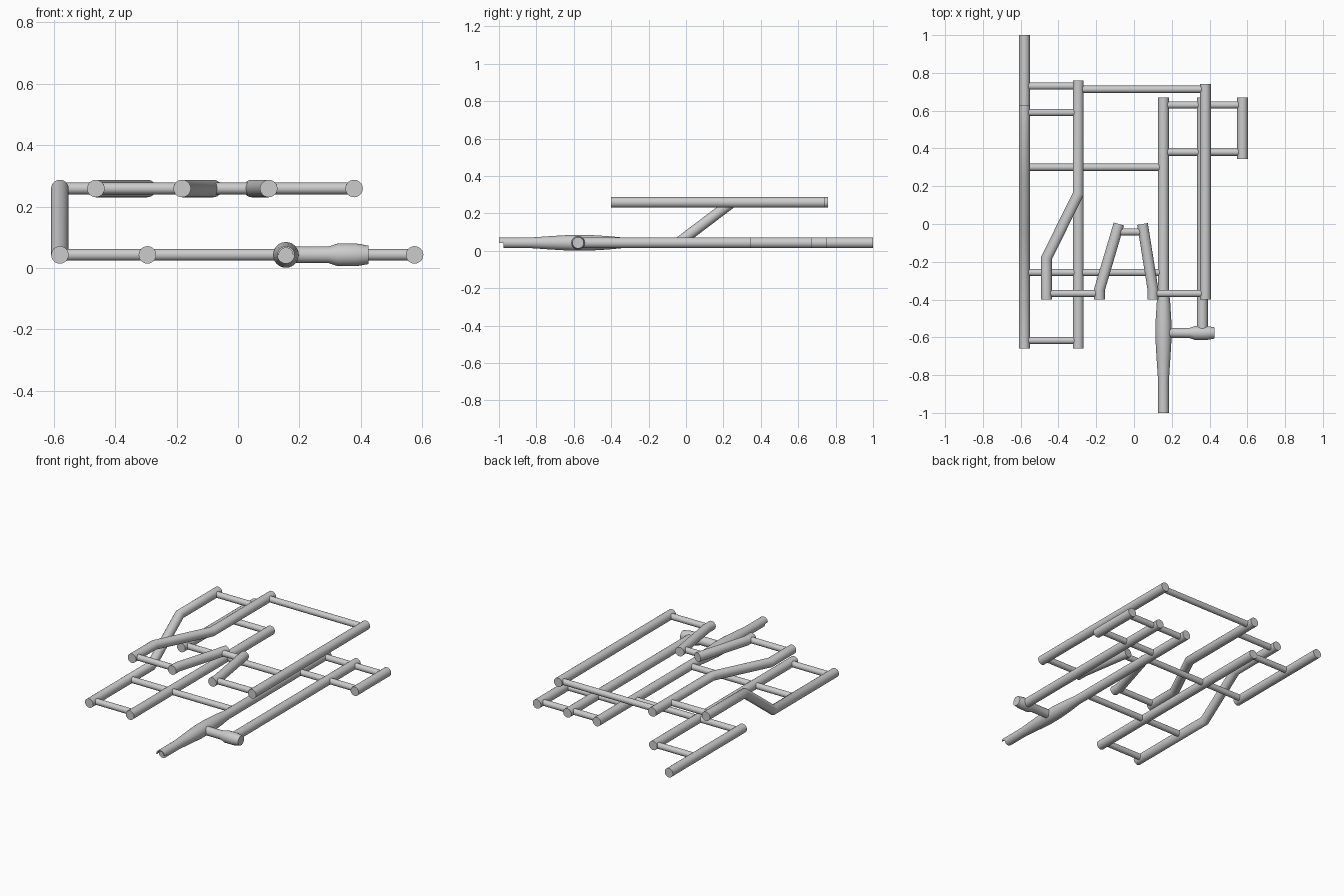
import bpy, bmesh, math
from mathutils import Vector

cube = bpy.data.objects.get("Cube")
if cube:
    bpy.data.objects.remove(cube, do_unlink=True)

steel = bpy.data.materials.new("pipe_grey")
steel.use_nodes = True
steel.diffuse_color = (0.6, 0.6, 0.6, 1)
steel.node_tree.nodes["Principled BSDF"].inputs["Base Color"].default_value = (0.6, 0.6, 0.6, 1)

LOW, HIGH = 0.043, 0.259      # heights of the two layers
R, BAR = 0.0285, 0.019        # rail and crossbar radius
SIDES = 24


def tube(name, points, radii=R, normal=(0, 0, 1)):
    """Mitred, capped tube along a planar path; normal is the path plane's normal."""
    pts = [Vector(p) for p in points]
    if not isinstance(radii, (list, tuple)):
        radii = [radii] * len(pts)
    up = Vector(normal)
    bm = bmesh.new()
    rings = []
    dirs = [(b - a).normalized() for a, b in zip(pts, pts[1:])]
    for i, p in enumerate(pts):
        d = dirs[min(i, len(dirs) - 1)]
        mitre = (d + dirs[max(i - 1, 0)]).normalized()
        side = d.cross(up)
        ring = []
        for k in range(SIDES):
            a = math.tau * k / SIDES
            off = radii[i] * (up * math.cos(a) + side * math.sin(a))
            off -= d * (off.dot(mitre) / d.dot(mitre))
            ring.append(bm.verts.new(p + off))
        rings.append(ring)
    for r0, r1 in zip(rings, rings[1:]):
        for k in range(SIDES):
            j = (k + 1) % SIDES
            bm.faces.new((r0[k], r0[j], r1[j], r1[k]))
    bm.faces.new(rings[0])
    bm.faces.new(rings[-1])
    return finish(name, bm)


def finish(name, bm):
    bmesh.ops.recalc_face_normals(bm, faces=bm.faces)
    mesh = bpy.data.meshes.new(name)
    bm.to_mesh(mesh)
    bm.free()
    mesh.materials.append(steel)
    obj = bpy.data.objects.new(name, mesh)
    bpy.context.collection.objects.link(obj)
    bpy.ops.object.select_all(action='DESELECT')
    obj.select_set(True)
    bpy.context.view_layer.objects.active = obj
    bpy.ops.object.shade_smooth_by_angle(angle=math.radians(40))
    return obj


def rail(name, x, y0, y1, z):
    tube(name, [(x, y0, z), (x, y1, z)])


def bar(name, x0, x1, y, z):
    tube(name, [(x0, y, z), (x1, y, z)], BAR)


# Main rail columns
A, B, C, D, E = -0.58, -0.295, 0.156, 0.362, 0.575
F, G, H, J = -0.463, -0.182, 0.10, 0.378

# Lower rails
rail("lower_outer_rear_rail", A, 0.26, 1.0, LOW)
rail("lower_inner_rail", B, -0.66, 0.75, LOW)
rail("lower_long_rail", D, -0.575, 0.67, LOW)
rail("lower_short_rail", E, 0.345, 0.67, LOW)

# Outer rail that climbs from the lower to the upper layer
tube("climbing_rail", [(A, -0.66, LOW), (A, -0.04, LOW), (A, 0.245, HIGH), (A, 0.63, HIGH)],
     normal=(1, 0, 0))

# Upper rails, some bending sideways
rail("upper_straight_rail", J, -0.40, 0.74, HIGH)
tube("upper_bent_rail", [(F, -0.40, HIGH), (F, -0.18, HIGH), (B, 0.16, HIGH), (B, 0.76, HIGH)])
tube("upper_left_leg", [(H, -0.40, HIGH), (H, -0.345, HIGH), (0.045, 0, HIGH)])
tube("upper_right_leg", [(G, -0.40, HIGH), (G, -0.345, HIGH), (-0.08, 0, HIGH)])

# Crossbars of the lower layer
for i, (x0, x1, y) in enumerate([(A, B, -0.617), (A, C, -0.257), (A, C, 0.30), (A, B, 0.73),
                                 (C, E, 0.63), (C, E, 0.38)]):
    bar(f"lower_crossbar_{i + 1}", x0, x1, y, LOW)

# Crossbars of the upper layer
for i, (x0, x1, y) in enumerate([(F, G, -0.368), (H, J, -0.368), (-0.09, 0.05, -0.042),
                                 (A, B, 0.59), (B, J, 0.713)]):
    bar(f"upper_crossbar_{i + 1}", x0, x1, y, HIGH)

# Long pipe with a swollen middle
profile = [(0.67, R), (-0.34, R), (-0.42, 0.036), (-0.52, 0.042), (-0.62, 0.042),
           (-0.72, 0.036), (-0.83, R), (-0.975, R)]
tube("swollen_pipe", [(C, y, LOW) for y, r in profile], [r for y, r in profile])

# Thin lip over the pipe's mouth
bm = bmesh.new()
arcs = []
for y in (-0.97, -1.0):
    for r in (R, R - 0.006):
        arcs.append([bm.verts.new((C + r * math.cos(math.pi * k / 12), y,
                                   LOW + r * math.sin(math.pi * k / 12))) for k in range(13)])
for p, q in ((0, 1), (1, 3), (3, 2), (2, 0)):
    for k in range(12):
        bm.faces.new((arcs[p][k], arcs[p][k + 1], arcs[q][k + 1], arcs[q][k]))
for k in (0, 12):
    bm.faces.new([arcs[p][k] for p in (0, 1, 3, 2)])
finish("pipe_mouth_lip", bm)

# Side branch with a bulged end
branch = [(C, 0.027), (0.295, 0.027), (0.325, 0.037), (0.385, 0.037), (0.425, 0.03)]
tube("side_branch", [(x, -0.577, LOW) for x, r in branch], [r for x, r in branch])
